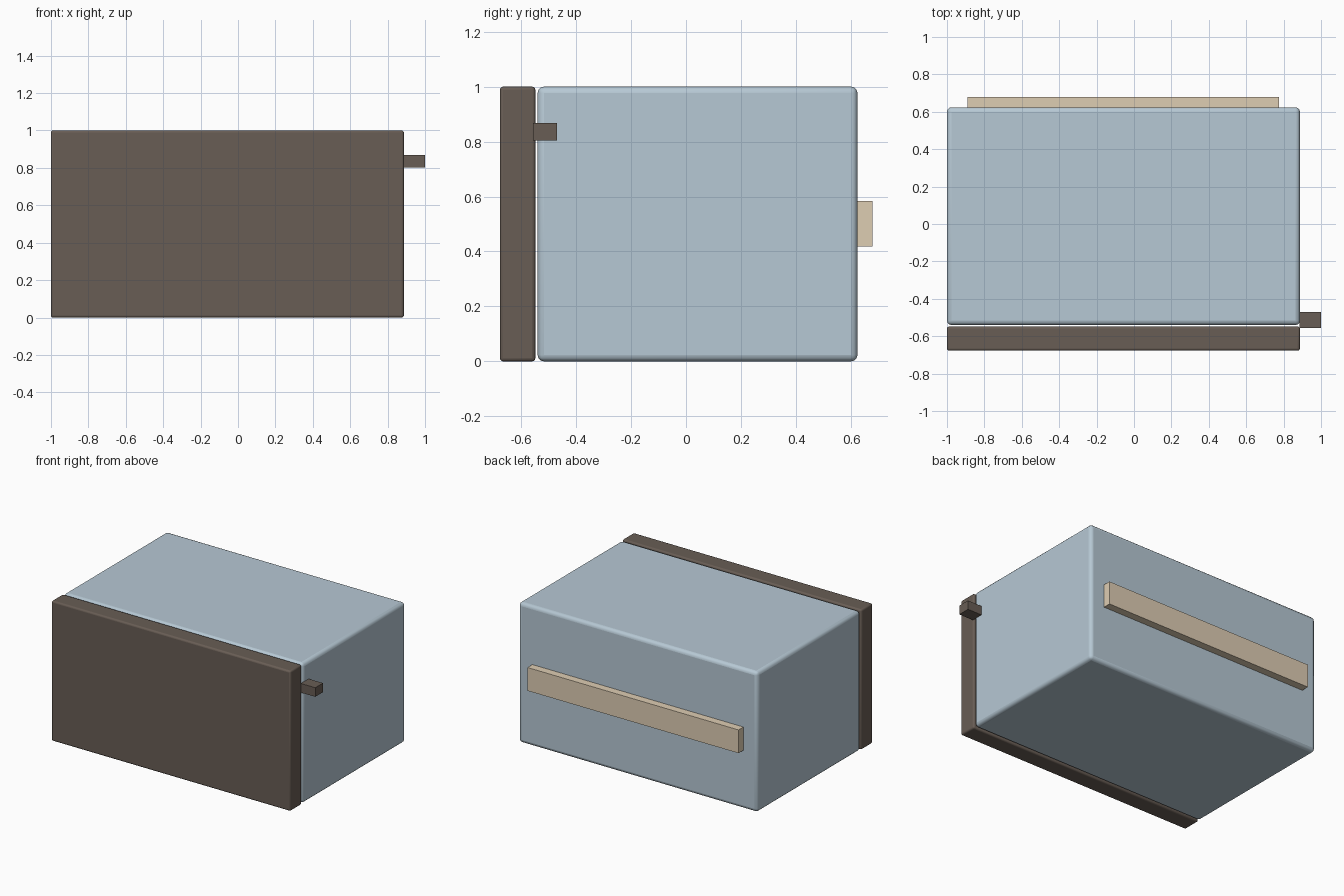
import bpy

if "Cube" in bpy.data.objects:
    bpy.data.objects.remove(bpy.data.objects["Cube"])


def material(name, color):
    m = bpy.data.materials.new(name)
    m.diffuse_color = (*color, 1)
    m.use_nodes = True
    m.node_tree.nodes["Principled BSDF"].inputs["Base Color"].default_value = m.diffuse_color
    return m


def box(name, lo, hi, mat, bevel=0):
    size = [b - a for a, b in zip(lo, hi)]
    centre = [(a + b) / 2 for a, b in zip(lo, hi)]
    bpy.ops.mesh.primitive_cube_add(size=1, location=centre)
    ob = bpy.context.object
    ob.name = name
    ob.scale = size
    bpy.ops.object.transform_apply(location=False, rotation=False, scale=True)
    ob.data.materials.append(mat)
    if bevel:
        mod = ob.modifiers.new("rounded_edges", 'BEVEL')
        mod.width = bevel
        mod.segments = 3
        bpy.ops.object.shade_smooth_by_angle()
    return ob


blue = material("pale_blue", (0.47, 0.58, 0.66))
brown = material("dark_brown", (0.14, 0.11, 0.09))
tan = material("tan", (0.73, 0.61, 0.45))

# Main cabinet and the front panel, separated by a narrow gap
box("cabinet_body", (-1, -0.54, 0), (0.887, 0.624, 1), blue, 0.024)
box("front_panel", (-1, -0.677, 0), (0.887, -0.548, 1), brown, 0.012)

# Side latch and rear rail
box("side_latch", (0.885, -0.557, 0.803), (1, -0.47, 0.868), brown)
box("rear_rail", (-0.89, 0.62, 0.418), (0.776, 0.679, 0.584), tan)
